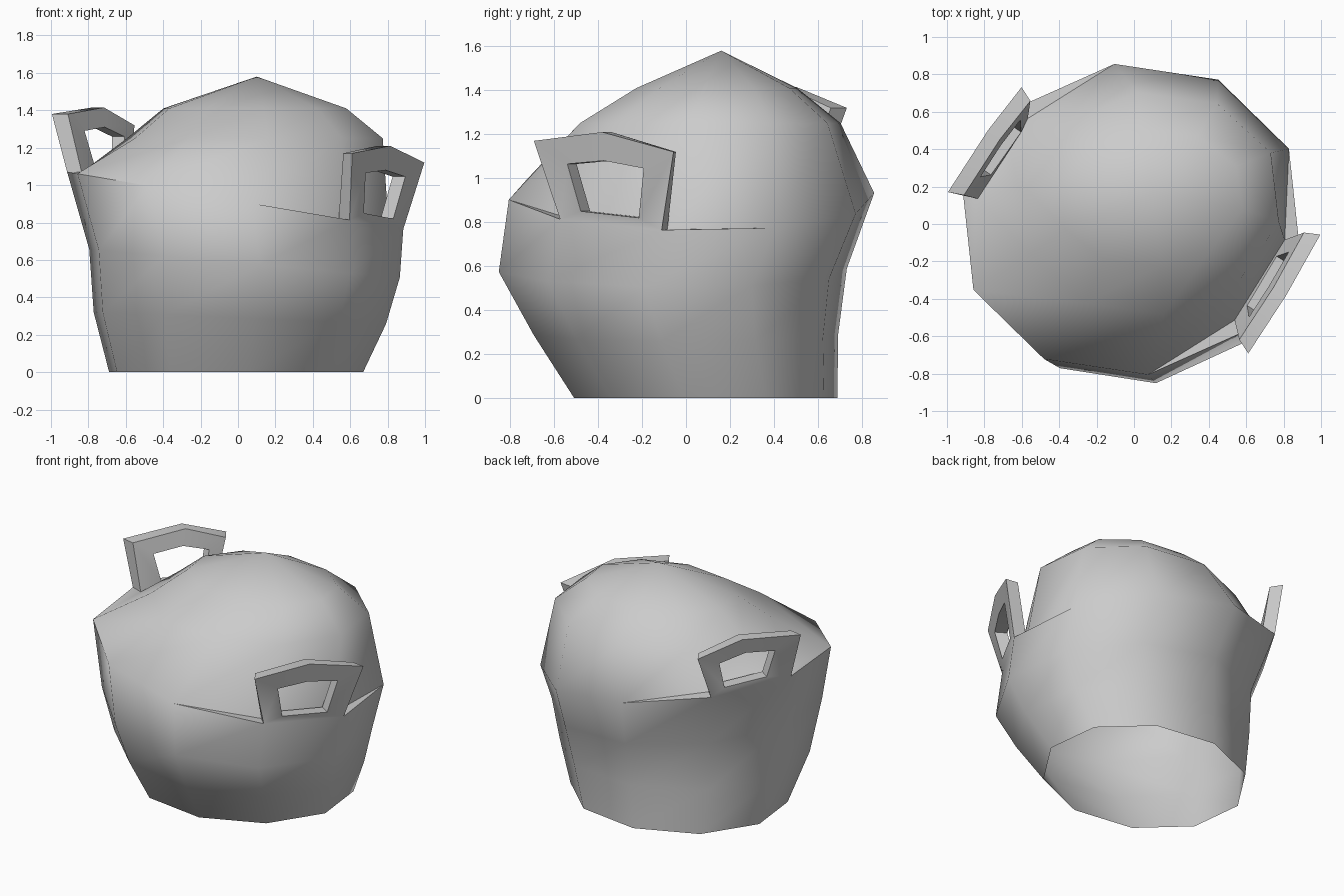
import bpy, bmesh
from math import radians, cos, sin
from mathutils import Vector

cube = bpy.data.objects.get("Cube")
if cube:
    bpy.data.objects.remove(cube)

grey = bpy.data.materials.new("plain grey")
grey.use_nodes = True
COLOUR = (0.6, 0.6, 0.6, 1)
grey.diffuse_color = COLOUR
grey.node_tree.nodes["Principled BSDF"].inputs["Base Color"].default_value = COLOUR

SIDES = 10
SKEW = 0.027
DEPTH = 0.08
HANDLE_EDGES = (1, 6)  # rim edges that the handles grow from
bm = bmesh.new()


def ring(cx, cy, rx, ry, z, tilt):
    """Ten-sided ring, slightly skewed and tilted sideways."""
    verts = []
    for i in range(SIDES):
        a = radians(-83 + 36 * i)
        dx, dy = rx * cos(a), ry * sin(a)
        x, y = cx + dx + SKEW * dy, cy + dy + SKEW * dx
        verts.append(bm.verts.new((x, y, z - tilt * x)))
    return verts


def bridge(low, high, skip=()):
    """Quads between two closed loops of vertices."""
    count = len(low)
    for i in range(count):
        if i not in skip:
            j = (i + 1) % count
            bm.faces.new((low[i], low[j], high[j], high[i]))


# Lopsided pot wall, open underneath
wall = [
    ring(-0.01, 0.09, 0.695, 0.605, 0.0, 0.0),
    ring(0.01, 0.0, 0.80, 0.70, 0.29, 0.04),
    ring(0.035, -0.06, 0.85, 0.80, 0.585, 0.09),
    ring(-0.015, 0.025, 0.92, 0.84, 0.915, 0.17),
]
for low, high in zip(wall, wall[1:]):
    bridge(low, high)
rim = wall[-1]

# Inner rim, stepped in behind each handle
inner = [bm.verts.new(v.co) for v in rim]
for i in HANDLE_EDGES:
    a, b = rim[i].co, rim[i + 1].co
    mid = (a + b) / 2
    out = Vector((b.y - a.y, a.x - b.x, 0)).normalized()
    for k in (i, i + 1):
        inner[k].co = mid + (rim[k].co - mid) * 0.93 - out * DEPTH
bridge(rim, inner, HANDLE_EDGES)

# Domed top
shoulder = ring(0.09, 0.11, 0.70, 0.60, 1.25, 0.0)
crown = ring(0.09, 0.14, 0.50, 0.37, 1.41, 0.0)
bridge(inner, shoulder)
bridge(shoulder, crown)
apex = bm.verts.new((0.10, 0.16, 1.58))
for i in range(SIDES):
    bm.faces.new((crown[i], crown[(i + 1) % SIDES], apex))


def handle(first, last, normal, low, lean, top, hole):
    """Five-sided frame rising from the rim corners, leaning outwards."""
    n = Vector(normal).normalized()
    along = Vector((abs(n.y), abs(n.x), 0))
    base = rim[first].co.z
    mid = (top[0][0] + top[-1][0]) / 2

    def loop(points, depth, squeeze=1.0):
        return [bm.verts.new(n * (low + lean * (z - base) - depth)
                             + along * (mid + (t - mid) * squeeze) + Vector((0, 0, z)))
                for t, z in points]

    front = [rim[first], *loop(top, 0), rim[last]]
    back = [inner[first], *loop(top, DEPTH, 0.9), inner[last]]
    front_hole, back_hole = loop(hole, 0), loop(hole, DEPTH)
    bridge(front, front_hole)
    bridge(front_hole, back_hole)
    bridge(back_hole, back)
    bridge(back, front, (len(front) - 1,))


# Left handle, then right handle
handle(1, 2, (0.85, -0.53, 0), 0.817, 0.19,
       [(-0.264, 1.17), (0.107, 1.21), (0.479, 1.12)],
       [(-0.05, 0.85), (-0.097, 1.065), (0.10, 1.08), (0.31, 1.045), (0.257, 0.82)])
handle(7, 6, (-0.83, 0.56, 0), 0.855, 0.21,
       [(-0.415, 1.38), (-0.02, 1.415), (0.27, 1.32)],
       [(-0.21, 1.10), (-0.25, 1.29), (-0.05, 1.31), (0.12, 1.26), (0.07, 1.07)])

# Weld and shade
bmesh.ops.remove_doubles(bm, verts=bm.verts, dist=0.001)
bmesh.ops.recalc_face_normals(bm, faces=bm.faces)
mesh = bpy.data.meshes.new("pot_with_handles")
bm.to_mesh(mesh)
bm.free()
mesh.materials.append(grey)
pot = bpy.data.objects.new("pot_with_handles", mesh)
bpy.context.collection.objects.link(pot)
bpy.ops.object.select_all(action="DESELECT")
pot.select_set(True)
bpy.context.view_layer.objects.active = pot
bpy.ops.object.shade_smooth_by_angle(angle=radians(45))
